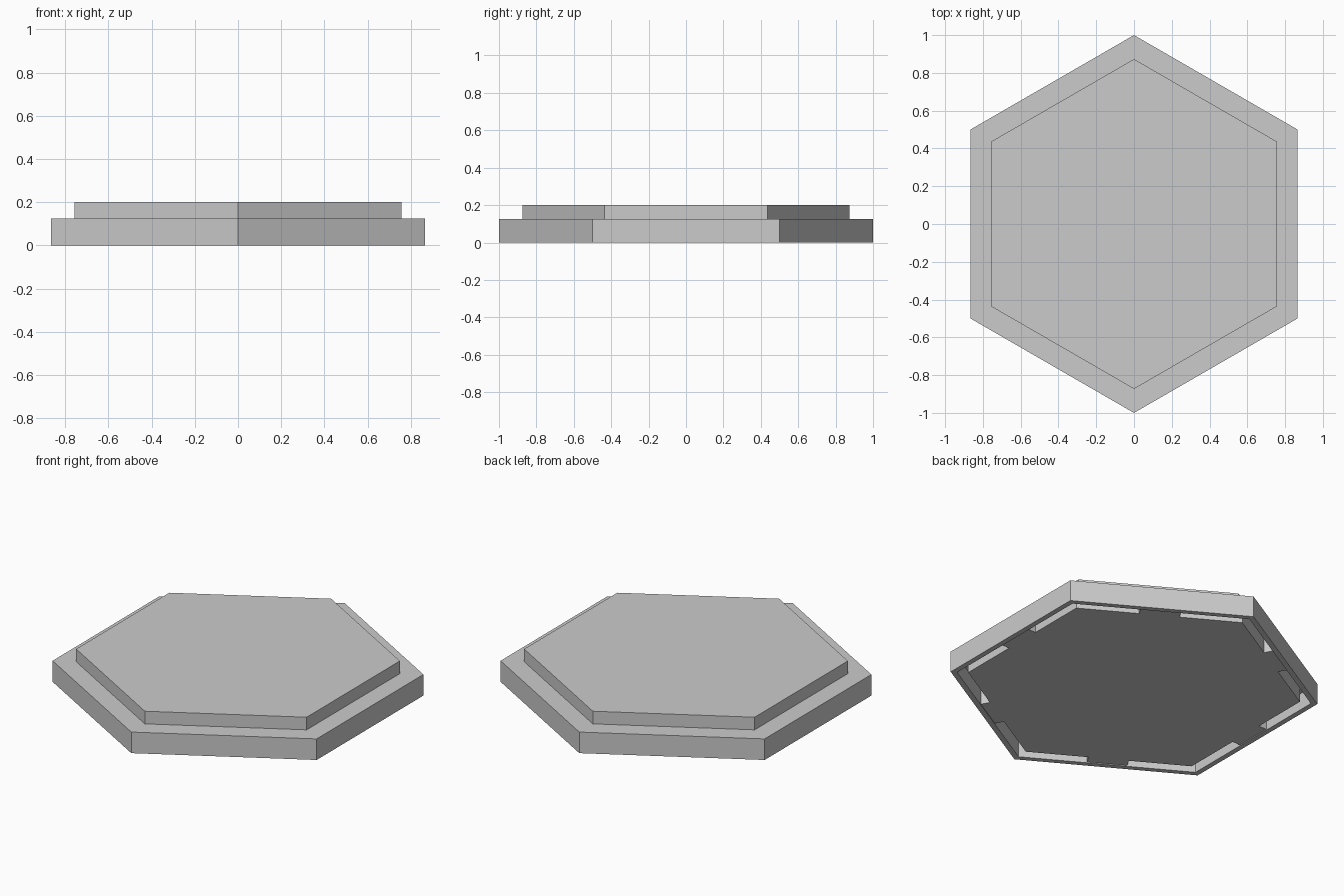
import bpy, bmesh
from math import radians, cos, sin

cube = bpy.data.objects.get("Cube")
if cube:
    bpy.data.objects.remove(cube)

BASE_TOP, TOP = 0.125, 0.2         # heights of the two tiers
R_BASE, R_TOP = 1.0, 0.873         # corner radii of the two tiers
R_RIM, R_CORE = 0.965, 0.905       # corner radii bounding the underside slots
FLOOR, SLOT = 0.005, 0.1           # underside recess and slot ceiling heights
BRIDGE = 0.11                      # half width of the bridge between slots

bm = bmesh.new()


def face(*points):
    bm.faces.new([bm.verts.new(p) for p in points])


def point(side, radius, t, z):
    """Point on one hexagon side, t measured along the side from its middle."""
    a = radians(60 * side)
    d = radius * cos(radians(30))
    return (d * cos(a) - t * sin(a), d * sin(a) + t * cos(a), z)


def strip(side, r0, z0, r1, z1):
    """Full-length quad joining two hexagon outlines."""
    face(point(side, r0, -r0 / 2, z0), point(side, r0, r0 / 2, z0),
         point(side, r1, r1 / 2, z1), point(side, r1, -r1 / 2, z1))


def stops(radius):
    return (-radius / 2, -BRIDGE, BRIDGE, radius / 2)


core = []
for s in range(6):
    # Outer walls and ledge
    strip(s, R_BASE, 0, R_BASE, BASE_TOP)
    strip(s, R_BASE, BASE_TOP, R_TOP, BASE_TOP)
    strip(s, R_TOP, BASE_TOP, R_TOP, TOP)

    # Underside rim
    outer, inner = stops(R_RIM), stops(R_CORE)
    face(point(s, R_BASE, -R_BASE / 2, 0), point(s, R_BASE, R_BASE / 2, 0),
         *[point(s, R_RIM, t, 0) for t in reversed(outer)])

    # Two slots with a bridge between them
    for k in range(3):
        roof = FLOOR if k == 1 else SLOT
        o0, o1, i0, i1 = outer[k], outer[k + 1], inner[k], inner[k + 1]
        face(point(s, R_RIM, o0, 0), point(s, R_RIM, o1, 0),
             point(s, R_RIM, o1, roof), point(s, R_RIM, o0, roof))
        face(point(s, R_RIM, o0, roof), point(s, R_RIM, o1, roof),
             point(s, R_CORE, i1, roof), point(s, R_CORE, i0, roof))
        if k != 1:
            face(point(s, R_CORE, i0, FLOOR), point(s, R_CORE, i1, FLOOR),
                 point(s, R_CORE, i1, SLOT), point(s, R_CORE, i0, SLOT))
    for t in (-BRIDGE, BRIDGE):
        face(point(s, R_RIM, t, FLOOR), point(s, R_CORE, t, FLOOR),
             point(s, R_CORE, t, SLOT), point(s, R_RIM, t, SLOT))
    core += [point(s, R_CORE, t, FLOOR) for t in inner[:3]]

# Underside panel and top panel
face(*core)
face(*[point(s, R_TOP, R_TOP / 2, TOP) for s in range(6)])

bmesh.ops.remove_doubles(bm, verts=bm.verts, dist=0.0005)
bmesh.ops.recalc_face_normals(bm, faces=bm.faces)
mesh = bpy.data.meshes.new("hexagonal_tile")
bm.to_mesh(mesh)
bm.free()

# Plain light grey
grey = bpy.data.materials.new("light grey")
grey.use_nodes = True
grey.diffuse_color = (0.6, 0.6, 0.6, 1)
grey.node_tree.nodes["Principled BSDF"].inputs["Base Color"].default_value = grey.diffuse_color
mesh.materials.append(grey)

tile = bpy.data.objects.new("hexagonal_tile", mesh)
bpy.context.collection.objects.link(tile)
